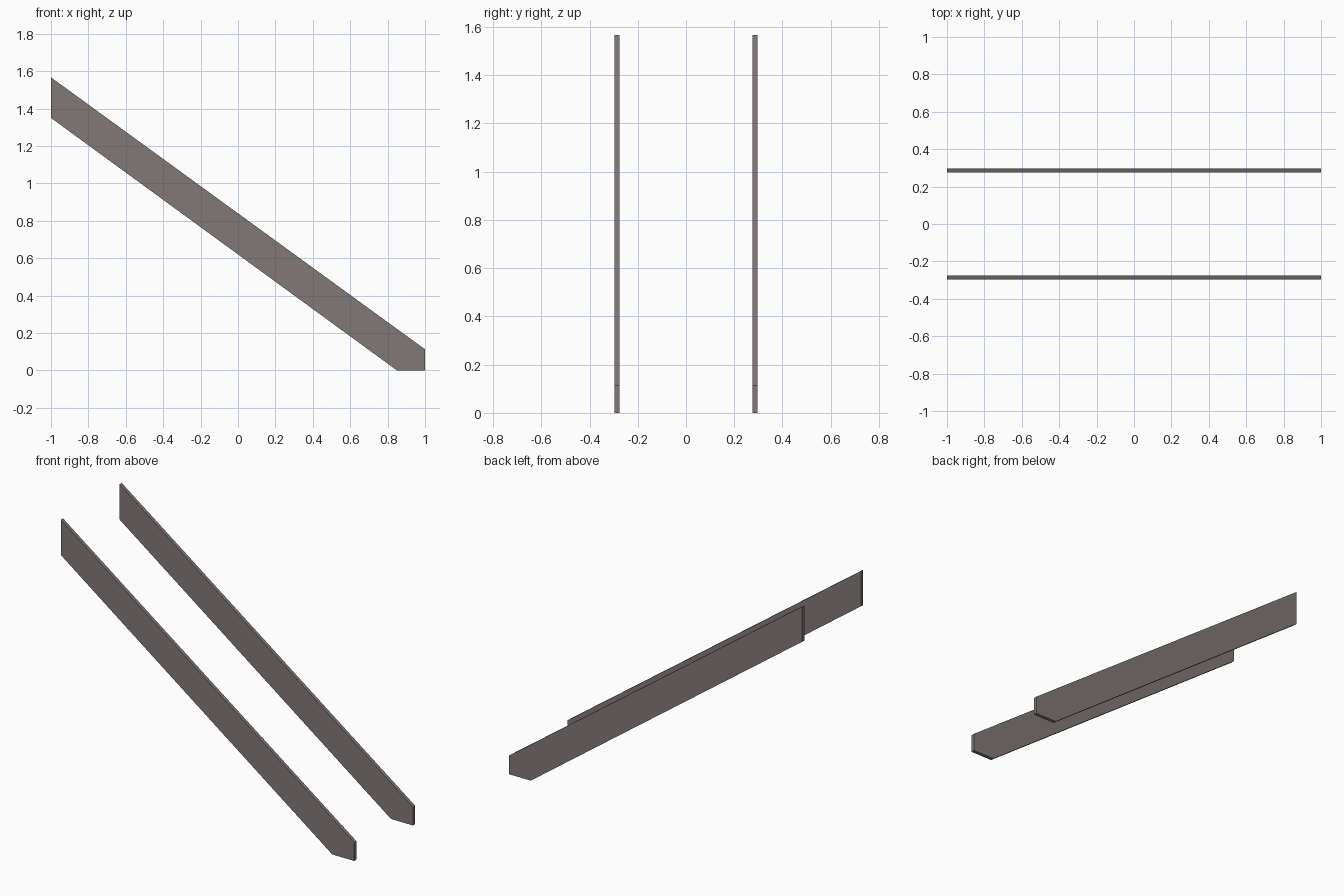
import bpy
import bmesh

if "Cube" in bpy.data.objects:
    bpy.data.objects.remove(bpy.data.objects["Cube"])

# Side outline of a sloping stair stringer (x, z)
PROFILE = [(-1.0, 1.35), (0.85, 0.0), (1.0, 0.0), (1.0, 0.113), (-1.0, 1.567)]
OUTER, INNER = 0.297, 0.275

mat = bpy.data.materials.new("warm_grey")
mat.diffuse_color = (0.22, 0.19, 0.185, 1.0)
mat.use_nodes = True
mat.node_tree.nodes["Principled BSDF"].inputs["Base Color"].default_value = mat.diffuse_color


def plank(name, y0, y1):
    bm = bmesh.new()
    face = bm.faces.new([bm.verts.new((x, y0, z)) for x, z in PROFILE])
    ext = bmesh.ops.extrude_face_region(bm, geom=[face], use_keep_orig=True)
    moved = [v for v in ext["geom"] if isinstance(v, bmesh.types.BMVert)]
    bmesh.ops.translate(bm, verts=moved, vec=(0, y1 - y0, 0))
    bmesh.ops.recalc_face_normals(bm, faces=bm.faces)
    mesh = bpy.data.meshes.new(name)
    bm.to_mesh(mesh)
    bm.free()
    mesh.materials.append(mat)
    obj = bpy.data.objects.new(name, mesh)
    bpy.context.collection.objects.link(obj)


# Matching pair of stringers
plank("front_stringer", -OUTER, -INNER)
plank("back_stringer", INNER, OUTER)
